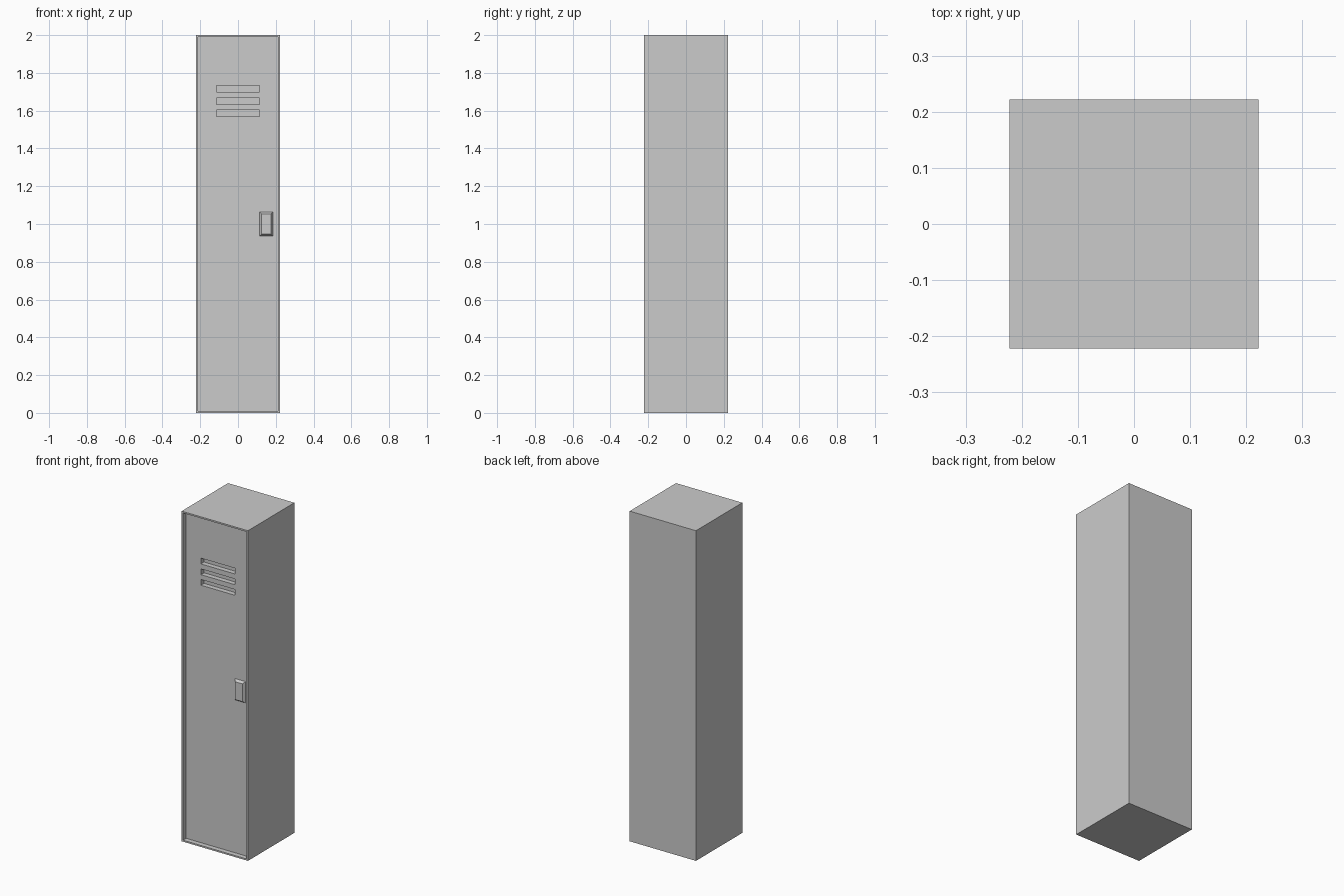
import bpy, bmesh

if "Cube" in bpy.data.objects:
    bpy.data.objects.remove(bpy.data.objects["Cube"])

HALF, HEIGHT = 0.222, 2.0   # cabinet half width / height
DOOR_Y = -0.192             # door panel sits 0.03 behind the frame
SLOT_DEPTH = 0.03


def add_box(bm, x, y, z):
    """Axis-aligned box from (min, max) ranges; returns its vertices."""
    verts = bmesh.ops.create_cube(bm, size=1)["verts"]
    for v in verts:
        v.co = [r[0] if c < 0 else r[1] for c, r in zip(v.co, (x, y, z))]
    return verts


def make_object(name, bm):
    bmesh.ops.recalc_face_normals(bm, faces=bm.faces)
    mesh = bpy.data.meshes.new(name)
    bm.to_mesh(mesh)
    bm.free()
    obj = bpy.data.objects.new(name, mesh)
    bpy.context.collection.objects.link(obj)
    return obj


# Cabinet with framed, recessed door
bm = bmesh.new()
add_box(bm, (-HALF, HALF), (-HALF, HALF), (0, HEIGHT))
bm.normal_update()
front = min(bm.faces, key=lambda f: f.calc_center_median().y)
bmesh.ops.inset_individual(bm, faces=[front], thickness=0.013)
panel = bmesh.ops.extrude_discrete_faces(bm, faces=[front])["faces"][0]
for v in panel.verts:
    v.co.y = DOOR_Y
cabinet = make_object("cabinet", bm)

# Three vent slots cut into the door
bm = bmesh.new()
for z in (1.586, 1.65, 1.715):
    add_box(bm, (-0.114, 0.114), (DOOR_Y - 0.01, DOOR_Y + SLOT_DEPTH),
            (z - 0.0175, z + 0.0175))
cutter = make_object("vent_cutter", bm)
cutter.hide_render = True
cutter.hide_viewport = False
cutter.display_type = 'WIRE'
cut = cabinet.modifiers.new("vents", 'BOOLEAN')
cut.operation = 'DIFFERENCE'
cut.solver = 'EXACT'
cut.object = cutter
bpy.context.view_layer.objects.active = cabinet
bpy.ops.object.modifier_apply(modifier=cut.name)
bpy.data.objects.remove(cutter)

# Door handle: block with sloping sides
bm = bmesh.new()
hx, hz = 0.149, 1.0
for v in add_box(bm, (hx - 0.037, hx + 0.037), (DOOR_Y - 0.015, DOOR_Y + 0.002),
                 (hz - 0.066, hz + 0.066)):
    if v.co.y < DOOR_Y - 0.01:
        v.co.x += 0.012 if v.co.x < hx else -0.012
        v.co.z += 0.012 if v.co.z < hz else -0.012
make_object("door_handle", bm)
